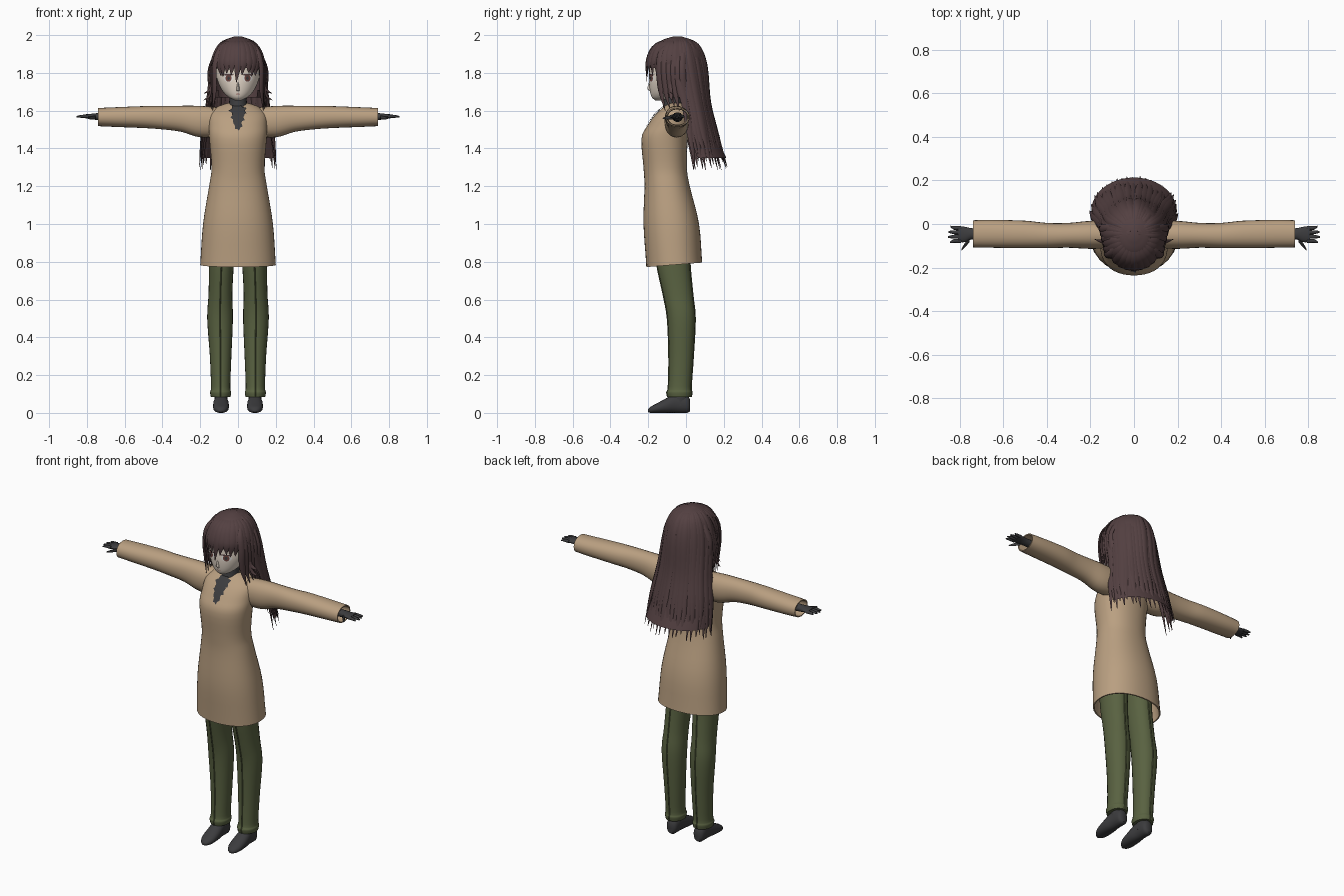
import bpy, bmesh, random
from math import sin, cos, pi, radians
from mathutils import Vector as V
from mathutils.bvhtree import BVHTree

random.seed(4)
cube = bpy.data.objects.get("Cube")
if cube:
    bpy.data.objects.remove(cube, do_unlink=True)


def material(name, rgb):
    m = bpy.data.materials.new(name)
    m.use_nodes = True
    m.diffuse_color = (*rgb, 1)
    m.node_tree.nodes["Principled BSDF"].inputs["Base Color"].default_value = (*rgb, 1)
    return m


HAIR = material("dark brown hair", (.088, .052, .054))
TAN = material("tan wool", (.49, .35, .22))
GREEN = material("olive cloth", (.10, .122, .053))
CHARCOAL = material("charcoal", (.045, .045, .048))
SKIN = material("pale skin", (.80, .70, .60))
WHITE = material("eye white", (.85, .83, .8))
IRIS = material("red brown iris", (.16, .06, .05))
LIP = material("soft mouth", (.4, .18, .15))


def loft(bm, rings, n=24, power=2.0, caps=True):
    """Skin rings given as (centre, first axis, second axis)."""
    loops = []
    for c, a, b in rings:
        loop = []
        for i in range(n):
            u, w = cos(2 * pi * i / n), sin(2 * pi * i / n)
            k = (abs(u) ** power + abs(w) ** power) ** (-1 / power)
            loop.append(bm.verts.new(c + a * u * k + b * w * k))
        loops.append(loop)
    for lo, hi in zip(loops, loops[1:]):
        for i in range(n):
            j = (i + 1) % n
            bm.faces.new((lo[i], lo[j], hi[j], hi[i]))
    if caps:
        bm.faces.new(loops[0][::-1])
        bm.faces.new(loops[-1])


def finish(bm, name, mat):
    bmesh.ops.recalc_face_normals(bm, faces=bm.faces)
    me = bpy.data.meshes.new(name)
    bm.to_mesh(me)
    bm.free()
    me.materials.append(mat)
    ob = bpy.data.objects.new(name, me)
    bpy.context.collection.objects.link(ob)
    bpy.ops.object.select_all(action="DESELECT")
    ob.select_set(True)
    bpy.context.view_layer.objects.active = ob
    bpy.ops.object.shade_smooth_by_angle(angle=radians(50))
    return ob


def spline(pts, steps=4):
    """Smooth path through points or tuples."""
    p = [V(q) for q in pts]
    p = [p[0] * 2 - p[1]] + p + [p[-1] * 2 - p[-2]]
    out = []
    for a, b, c, d in zip(p, p[1:], p[2:], p[3:]):
        for s in range(steps):
            t = s / steps
            out.append(.5 * (2 * b + (c - a) * t + (2 * a - 5 * b + 4 * c - d) * t ** 2
                             + (3 * b - a - 3 * c + d) * t ** 3))
    return out + [p[-2]]


def tube_z(rows, side=1):
    # rows: z, centre x, centre y, radius x, radius y
    return [(V((side * r[1], r[2], r[0])), V((r[3], 0, 0)), V((0, r[4], 0))) for r in spline(rows)]


def tube_x(rows, side):
    # rows: x, centre y, centre z, radius y, radius z
    return [(V((side * r[0], r[1], r[2])), V((0, r[3], 0)), V((0, 0, r[4]))) for r in spline(rows)]


def strand(bm, path, width, thick=.009, n=6):
    """Flattened tapering lock that hugs the head."""
    pts = spline(path)
    rings = []
    for i, p in enumerate(pts):
        t = i / (len(pts) - 1)
        tan = (pts[min(i + 1, len(pts) - 1)] - pts[max(i - 1, 0)]).normalized()
        out = p - V((0, -.03, min(p.z, 1.85)))
        out = (out - tan * out.dot(tan)).normalized()
        k = min(.3 + t * 2, 1, .06 + (1 - t) * 3.5)
        rings.append((p, tan.cross(out) * width * k, out * thick * k))
    loft(bm, rings, n)


# Coat body with a folded hem that dips at the front
bm = bmesh.new()
body = tube_z([(.784, 0, -.062, .2, .148), (1, 0, -.078, .185, .147), (1.2, 0, -.1, .153, .12),
               (1.3, 0, -.11, .14, .115), (1.45, 0, -.113, .152, .123), (1.52, 0, -.088, .155, .117),
               (1.58, 0, -.065, .15, .097), (1.62, 0, -.048, .11, .07), (1.64, 0, -.048, .055, .045)])
hem = tube_z([(.95, 0, -.07, .175, .135), (.784, 0, -.062, .193, .141)])
loft(bm, hem + body, 40, 2.2, caps=False)
for v in bm.verts:
    if v.co.z < .8:
        v.co.z += .08 * (v.co.y + .06)
coat = finish(bm, "coat_body", TAN)

for side, tag in ((1, "left"), (-1, "right")):
    # Sleeve with a turned-in cuff
    bm = bmesh.new()
    sleeve = tube_x([(.08, -.05, 1.54, .06, .075), (.2, -.05, 1.542, .064, .083), (.3, -.052, 1.557, .057, .069),
                     (.4, -.053, 1.563, .058, .062), (.5, -.048, 1.566, .063, .058),
                     (.65, -.045, 1.566, .064, .052), (.74, -.045, 1.566, .062, .048)], side)
    cuff = tube_x([(.74, -.045, 1.566, .056, .042), (.64, -.045, 1.566, .05, .04)], side)
    loft(bm, sleeve + cuff, 24, 2.2, caps=False)
    finish(bm, tag + "_sleeve", TAN)

    # Gloved hand with fingers and thumb
    bm = bmesh.new()
    loft(bm, tube_x([(.62, -.045, 1.566, .028, .026), (.735, -.045, 1.568, .025, .02),
                     (.775, -.048, 1.57, .035, .014), (.808, -.047, 1.57, .036, .011)], side), 14)
    for i, tip in enumerate((.842, .853, .855, .845)):
        y = -.018 - i * .02
        loft(bm, tube_x([(.795, y, 1.57, .0095, .009), (.825, y, 1.57, .009, .008),
                         (tip, y - (i - 1.5) * .004, 1.568, .004, .004)], side), 8)
    loft(bm, tube_x([(.755, -.07, 1.565, .013, .011), (.775, -.095, 1.562, .011, .009),
                     (.793, -.12, 1.56, .004, .004)], side), 8)
    finish(bm, tag + "_hand", CHARCOAL)

    # Trouser leg with front and back pressed creases
    bm = bmesh.new()
    rows = [(.085, .092, -.035, .052, .062), (.11, .092, -.035, .056, .066), (.14, .092, -.033, .051, .06),
            (.3, .092, -.026, .057, .064), (.5, .095, -.025, .068, .073), (.63, .093, -.043, .063, .078),
            (.8, .087, -.068, .066, .088), (.95, .08, -.07, .072, .09)]
    loft(bm, tube_z(rows, side), 24, 2.1)
    for way in (-1, 1):
        loft(bm, [(c + b * way, V((.003, 0, 0)), V((0, .004, 0))) for c, a, b in tube_z(rows, side)], 4)
    finish(bm, tag + "_trouser_leg", GREEN)

    # Foot and ankle
    bm = bmesh.new()
    foot = [(.022, .04, .02, .03), (.005, .046, .033, .046), (-.05, .052, .036, .052),
            (-.1, .04, .042, .04), (-.155, .025, .04, .025), (-.185, .017, .028, .017), (-.2, .012, .012, .008)]
    loft(bm, [(V((side * .09, y, z)), V((w, 0, 0)), V((0, 0, h))) for y, z, w, h in spline(foot)], 16, 2.3)
    loft(bm, tube_z([(.04, .09, -.03, .035, .045), (.16, .092, -.033, .034, .04)], side), 16)
    finish(bm, tag + "_foot", CHARCOAL)

# Neck covering
bm = bmesh.new()
loft(bm, tube_z([(1.56, 0, -.08, .06, .06), (1.63, 0, -.07, .048, .05), (1.69, 0, -.065, .045, .046)]), 20)
finish(bm, "high_collar", CHARCOAL)

# Head with small nose
bm = bmesh.new()
loft(bm, tube_z([(1.655, 0, -.145, .018, .018), (1.67, 0, -.13, .048, .05), (1.70, 0, -.106, .08, .084),
                 (1.75, 0, -.086, .106, .11), (1.8, 0, -.07, .118, .125), (1.88, 0, -.06, .118, .134),
                 (1.95, 0, -.05, .08, .09), (1.975, 0, -.05, .02, .02)]), 32)
loft(bm, tube_z([(1.705, 0, -.188, .008, .006), (1.717, 0, -.193, .008, .011), (1.75, 0, -.19, .004, .006)]), 8)
head = finish(bm, "head", SKIN)


def plate(name, outline, target, mat, lift):
    """Thin patch projected from the front onto a surface."""
    tree = BVHTree.FromObject(target, bpy.context.evaluated_depsgraph_get())
    bm = bmesh.new()
    n = len(outline)
    mid = sum((V(p) for p in outline), V((0, 0))) / n
    rings = []
    for k in (.02, .35, .7, 1):
        ring = []
        for p in outline:
            q = mid + (V(p) - mid) * k
            hit = tree.ray_cast(V((q.x, -1, q.y)), V((0, 1, 0)))[0]
            ring.append(bm.verts.new((q.x, (hit.y if hit else -.1) - lift, q.y)))
        rings.append(ring)
    for a, b in zip(rings, rings[1:]):
        for i in range(n):
            bm.faces.new((a[i], a[(i + 1) % n], b[(i + 1) % n], b[i]))
    bm.faces.new(rings[0])
    finish(bm, name, mat)


def oval(x, z, rx, rz, n=16):
    return [(x + rx * cos(2 * pi * i / n), z + rz * sin(2 * pi * i / n)) for i in range(n)]


# Eyes, lashes and mouth
for side, tag in ((1, "left"), (-1, "right")):
    x = side * .05
    plate(tag + "_eye_white", oval(x, 1.771, .026, .019), head, WHITE, .001)
    plate(tag + "_iris", oval(x, 1.772, .016, .019), head, IRIS, .002)
    plate(tag + "_pupil", oval(x, 1.772, .007, .01), head, CHARCOAL, .003)
    plate(tag + "_upper_lash", oval(x, 1.79, .029, .004), head, HAIR, .004)
plate("mouth", oval(0, 1.688, .013, .002), head, LIP, .001)

# Layered jagged neck frill
for i, (z, w, h) in enumerate(((1.535, .026, .042), (1.565, .04, .036), (1.6, .05, .034))):
    teeth = [(w * (1 if k % 2 else .72) * cos(k * pi / 7), z + h * (1 if k % 2 else .75) * sin(k * pi / 7))
             for k in range(14)]
    plate("neck_frill_%d" % (i + 1), teeth, coat, CHARCOAL, .003 + .003 * i)

# Hair cap, opened over the face
bm = bmesh.new()
loft(bm, tube_z([(1.67, 0, -.03, .122, .11), (1.75, 0, -.045, .133, .14), (1.85, 0, -.052, .136, .154),
                 (1.92, 0, -.05, .118, .134), (1.97, 0, -.047, .075, .085), (1.992, 0, -.045, .02, .025)]), 40)
face_area = [f for f in bm.faces if len(f.verts) > 4 and f.calc_center_median().z < 1.8
             or f.calc_center_median().z < 1.83 and f.calc_center_median().y < -.1]
bmesh.ops.delete(bm, geom=face_area, context="FACES")
finish(bm, "hair_cap", HAIR)


def back_path(deg, drop=0, k=1.0):
    s, c = sin(radians(deg)), cos(radians(deg))
    return [(.02 * s, -.045 + .02 * c, 1.99), (.095 * s * k, -.05 + .11 * c * k, 1.95),
            (.137 * s * k, -.05 + .153 * c * k, 1.84), (.158 * s * k, .005 + .118 * c * k, 1.64),
            (.187 * s * k, .035 + .135 * c * k, 1.46), (.202 * s * k, .06 + .158 * c * k, 1.30 + drop)]


# Long back hair: inner sheet under separate locks
bm = bmesh.new()
columns = [[bm.verts.new(p) for p in spline(back_path(d, .05, .97))] for d in range(-90, 91, 6)]
for a, b in zip(columns, columns[1:]):
    for i in range(len(a) - 1):
        bm.faces.new((a[i], b[i], b[i + 1], a[i + 1]))
finish(bm, "back_hair_sheet", HAIR)
bm = bmesh.new()
for i in range(25):
    d = -96 + i * 8
    strand(bm, back_path(d + random.uniform(-2, 2), random.uniform(-.02, .035), random.uniform(.96, 1.02)),
           random.uniform(.02, .026))
finish(bm, "back_hair_locks", HAIR)

# Fringe locks, longest in the middle
bm = bmesh.new()
for i in range(13):
    d = radians(-72 + i * 12)
    s, c = sin(d), -cos(d)
    end = 1.75 if i == 6 else 1.80 - .012 * (i % 2) - .04 * abs(s) ** 3
    strand(bm, [(.015 * s, -.06, 1.988), (.095 * s, -.05 + .11 * c, 1.95), (.136 * s, -.05 + .155 * c, 1.87),
                (.134 * s + random.uniform(-.01, .01), -.05 + .157 * c, end)], .023, .008)
finish(bm, "fringe", HAIR)

# Side locks framing the face, with small outward flicks
bm = bmesh.new()
for side in (-1, 1):
    for j in range(6):
        y = -.145 + j * .025
        x = .112 + .005 * j
        strand(bm, [(side * .05, -.05, 1.975), (side * .105, y * .9, 1.92), (side * (x + .014), y, 1.82),
                    (side * (x + .012), y + .01, 1.71), (side * (x + .022), y + .035, 1.6 + .01 * (j % 3))], .018)
    for j in range(2):
        strand(bm, [(side * .125, -.08, 1.82), (side * .137, -.085, 1.75),
                    (side * .15, -.08, 1.71 - j * .03), (side * .182, -.07, 1.69 - j * .035)], .01, .006)
finish(bm, "side_locks", HAIR)
